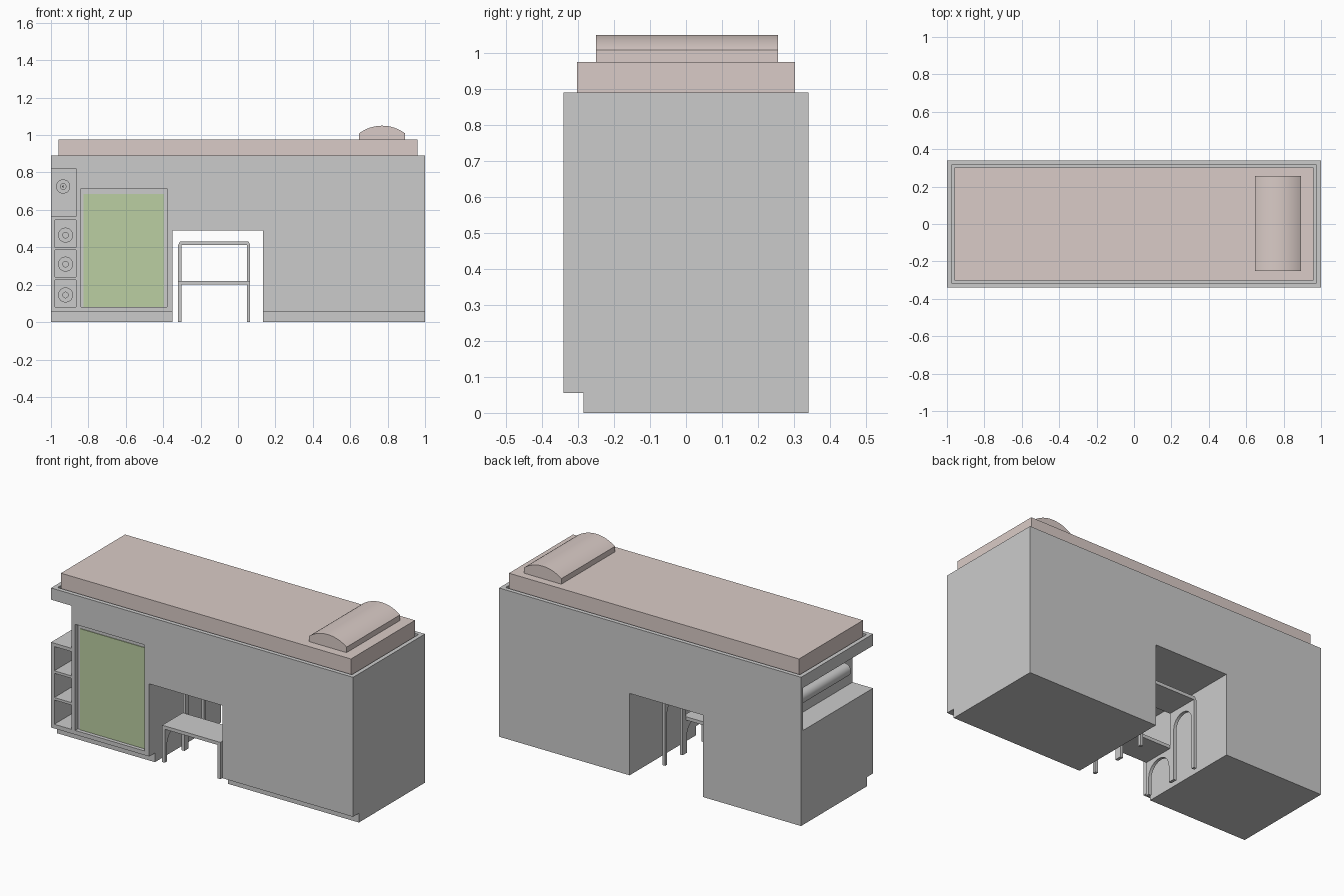
import bpy, bmesh, math
from mathutils import Vector

if "Cube" in bpy.data.objects:
    bpy.data.objects.remove(bpy.data.objects["Cube"])

def finish(name, bm, color=None, smooth=False):
    bmesh.ops.recalc_face_normals(bm, faces=bm.faces)
    me = bpy.data.meshes.new(name)
    bm.to_mesh(me)
    bm.free()
    ob = bpy.data.objects.new(name, me)
    bpy.context.collection.objects.link(ob)
    if color:
        mat = bpy.data.materials.new(name + "_colour")
        mat.diffuse_color = (*color, 1)
        mat.use_nodes = True
        mat.node_tree.nodes["Principled BSDF"].inputs["Base Color"].default_value = mat.diffuse_color
        me.materials.append(mat)
    if smooth:
        bpy.ops.object.select_all(action='DESELECT')
        bpy.context.view_layer.objects.active = ob
        ob.select_set(True)
        bpy.ops.object.shade_smooth_by_angle(angle=math.radians(35))
    return ob

def extrude(name, points, axis, a, b, **kw):
    """Outline (y,z) along x, or (x,z) along y, swept from a to b."""
    bm = bmesh.new()
    place = (lambda p: (a, p[0], p[1])) if axis == 'x' else (lambda p: (p[0], a, p[1]))
    face = bm.faces.new([bm.verts.new(place(p)) for p in points])
    new = bmesh.ops.extrude_face_region(bm, geom=[face])['geom']
    shift = Vector((b - a, 0, 0) if axis == 'x' else (0, b - a, 0))
    bmesh.ops.translate(bm, vec=shift, verts=[g for g in new if isinstance(g, bmesh.types.BMVert)])
    return finish(name, bm, **kw)

def box(name, x0, x1, y0, y1, z0, z1, **kw):
    return extrude(name, [(y0, z0), (y1, z0), (y1, z1), (y0, z1)], 'x', x0, x1, **kw)

def cut(ob, cutters):
    bpy.context.view_layer.objects.active = ob
    for c in cutters:
        m = ob.modifiers.new("cut", 'BOOLEAN')
        m.operation, m.solver, m.object = 'DIFFERENCE', 'EXACT', c
        bpy.ops.object.modifier_apply(modifier=m.name)
        bpy.data.objects.remove(c)

def tube(name, x, z, y0, y1, r_in, r_out):
    bm = bmesh.new()
    vs = [bm.verts.new((x + r, y, z)) for r, y in
          ((r_in, y0), (r_out, y0), (r_out, y1), (r_in, y1))]
    es = [bm.edges.new((vs[i], vs[(i + 1) % 4])) for i in range(4)]
    bmesh.ops.spin(bm, geom=vs + es, cent=(x, 0, z), axis=(0, 1, 0),
                   angle=math.tau, steps=32, use_merge=True)
    bmesh.ops.remove_doubles(bm, verts=bm.verts, dist=1e-5)
    return finish(name, bm, smooth=True)

# Cabinet body with toe kick
body = extrude("cabinet_body", [(-.285, 0), (.34, 0), (.34, .89), (-.34, .89),
                                (-.34, .055), (-.285, .055)], 'x', -1, 1)
cubbies = [(.08, .225), (.24, .385), (.40, .545)]
cut(body, [
    box("knee_hole", -.35, .135, -.5, .5, -.1, .49),
    box("mattress_recess", -.975, .975, -.315, .315, .86, 1),
    box("corner_notch", -1.1, -.865, -.5, .32, .565, .82),
    box("board_recess", -.84, -.38, -.5, -.314, .08, .715),
] + [box("cubby", -.978, -.865, -.5, .32, a, b) for a, b in cubbies])

# Green board in its recess
box("green_board", -.825, -.395, -.318, -.312, .08, .685, color=(.5, .62, .36))

# Rolls in the notch and the cubbies
tube("hanging_roll", -.935, .725, -.17, .32, .015, .038)
tube("roll_rod", -.935, .725, -.17, .32, .002, .006)
for z in (.465, .31, .145):
    tube("stored_roll", -.922, z, -.15, .315, .015, .04)

# Mattress and pillow
cloth = (.70, .60, .57)
box("mattress", -.96, .96, -.303, .303, .86, .975, color=cloth)
half, rise = .124, .042
rad = (half ** 2 + rise ** 2) / (2 * rise)
ang = math.asin(half / rad)
arc = [(.77 + rad * math.sin(ang * t / 10), 1.05 - rad + rad * math.cos(ang * t / 10))
       for t in range(10, -11, -1)]
extrude("pillow", [(.646, .975), (.894, .975)] + arc, 'y', -.25, .256, color=cloth, smooth=True)

# Step stool: two side panels, each with a low and a tall arch
def arch(x0, x1, y0, y1, top):
    c, r = (y0 + y1) / 2, (y1 - y0) / 2
    pts = [(y0, -.05), (y1, -.05)]
    pts += [(c + r * math.cos(math.pi * i / 16), top - r + r * math.sin(math.pi * i / 16))
            for i in range(17)]
    return extrude("arch", pts, 'x', x0 - .05, x1 + .05)

for side, x0 in (("left", -.32), ("right", .047)):
    x1 = x0 + .018
    panel = extrude("stool_%s_side" % side, [(-.26, 0), (.13, 0), (.13, .412), (-.065, .412),
                                            (-.065, .2), (-.26, .2)], 'x', x0, x1)
    cut(panel, [arch(x0, x1, -.24, -.075, .18), arch(x0, x1, -.035, .112, .375)])
extrude("stool_seat", [(-.32, .412), (.065, .412), (.055, .432), (-.31, .432)], 'y', -.065, .13)
box("stool_step", -.32, .065, -.26, -.065, .2, .22)
